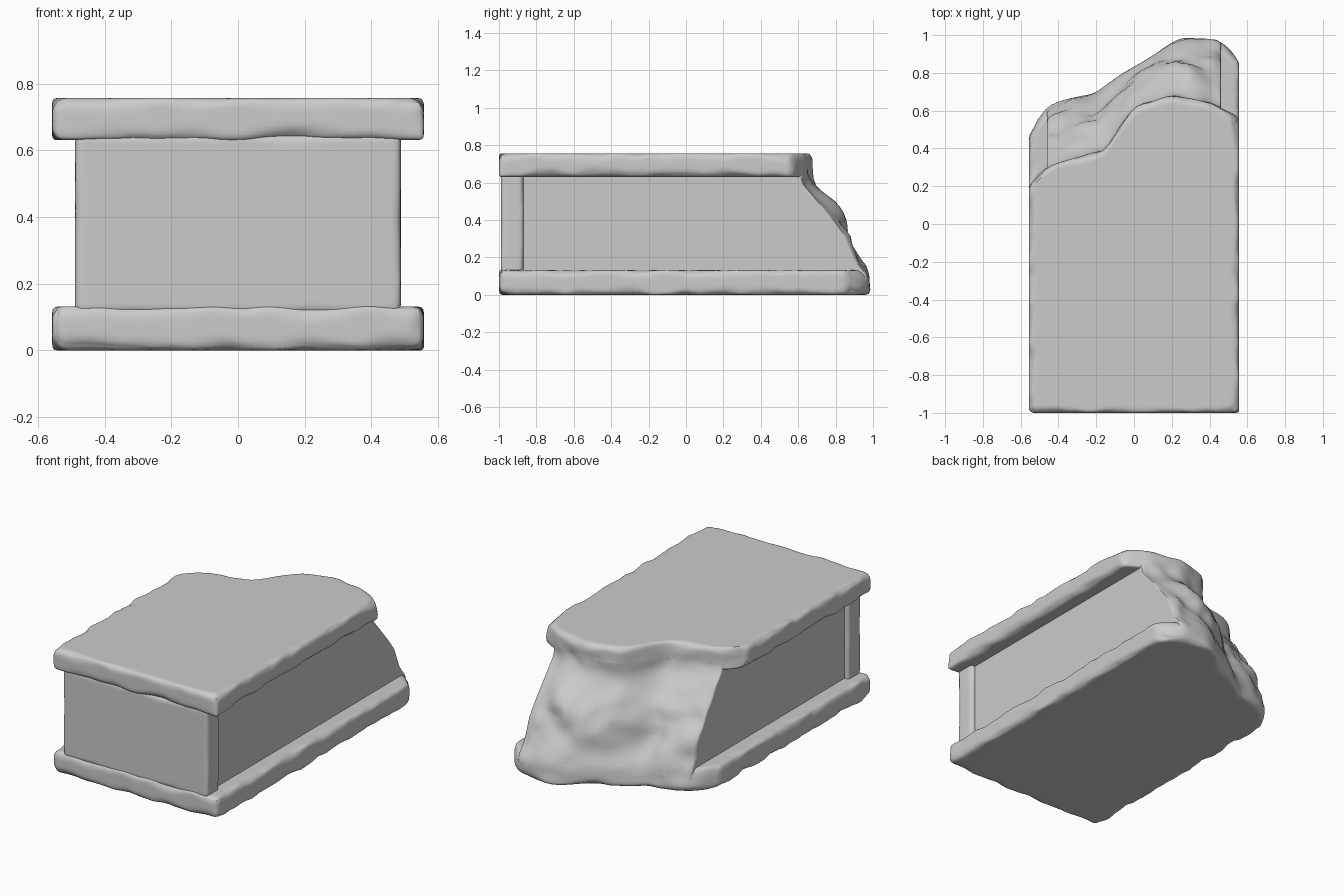
import bpy, bmesh
from mathutils import Vector, noise

if "Cube" in bpy.data.objects:
    bpy.data.objects.remove(bpy.data.objects["Cube"])

# Outlines of the broken end: (x, y) at the top and the bottom, and the slope between (z, s)
TOP = [(-.56, .20), (-.45, .31), (-.3, .35), (-.15, .38), (-.1, .47), (0, .62), (.2, .68), (.4, .64), (.56, .55)]
BOTTOM = [(-.56, .46), (-.48, .63), (-.35, .68), (-.2, .70), (-.1, .78), (.1, .89), (.17, .95), (.27, 1.0), (.46, .98), (.56, .88)]
SLOPE = [(0, 1), (.1, .95), (.2, .81), (.3, .69), (.4, .53), (.5, .28), (.62, .03), (.76, 0)]


def lerp_table(table, v):
    if v <= table[0][0]:
        return table[0][1]
    for (a, fa), (b, fb) in zip(table, table[1:]):
        if v <= b:
            return fa + (fb - fa) * (v - a) / (b - a)
    return table[-1][1]


def soft(table, v):
    return sum(lerp_table(table, v + d) for d in (-.03, 0, .03)) / 3


def broken_y(x, z):
    s = soft(SLOPE, z)
    rough = .05 * noise.noise((x * 5, z * 6, 3.1)) + .02 * noise.noise((x * 13, z * 13, 7.7))
    face = max(0, 1 - abs(z - .38) / .38)
    y = soft(TOP, x) * (1 - s) + soft(BOTTOM, x) * s
    return min(1, y + rough * (.25 + face))


def steps(lo, hi, size):
    # Even spacing with extra rows close to both edges
    edge = [0, .008, .018, .03, .045, .06]
    n = max(1, round((hi - lo - .12) / size))
    mid = [lo + .06 + (hi - lo - .12) * i / n for i in range(1, n)]
    high = [hi - e for e in reversed(edge)]
    return [lo + e for e in edge] + mid + [h for h in high if h > lo + .061]


def worn_block(name, lo, hi, radius, chip, broken=False):
    """Box with unevenly worn edges; its +y end can follow the broken face."""
    lo, hi = Vector(lo), Vector(hi)
    axes = [steps(lo[i], hi[i], s) for i, s in enumerate((.03, .035, .03))]
    n = [len(a) - 1 for a in axes]
    bm, verts = bmesh.new(), {}

    def vert(key):
        if key not in verts:
            p = Vector([axes[i][key[i]] for i in range(3)])
            w = noise.noise(p * 5.5 + Vector((2, 0, 5))) + .5 * noise.noise(p * 12)
            r = min(max(radius + chip * w, .006), .064)
            c = Vector([min(max(p[i], lo[i] + r), hi[i] - r) for i in range(3)])
            if (p - c).length > r:
                p = c + (p - c).normalized() * r
            if broken:
                t = (p.y - lo.y) / (hi.y - lo.y)
                p.y = lo.y + t * (broken_y(p.x, p.z) - lo.y)
            verts[key] = bm.verts.new(p)
        return verts[key]

    for a in range(3):
        b, c = (a + 1) % 3, (a + 2) % 3
        for side in (0, n[a]):
            for i in range(n[b]):
                for j in range(n[c]):
                    quad = []
                    for u, v in ((i, j), (i + 1, j), (i + 1, j + 1), (i, j + 1)):
                        key = [0, 0, 0]
                        key[a], key[b], key[c] = side, u, v
                        quad.append(vert(tuple(key)))
                    bm.faces.new(quad if side else quad[::-1])
    bmesh.ops.recalc_face_normals(bm, faces=bm.faces)
    mesh = bpy.data.meshes.new(name)
    bm.to_mesh(mesh)
    bm.free()
    ob = bpy.data.objects.new(name, mesh)
    bpy.context.collection.objects.link(ob)
    bpy.ops.object.select_all(action='DESELECT')
    ob.select_set(True)
    bpy.context.view_layer.objects.active = ob
    bpy.ops.object.shade_smooth_by_angle(angle=.7)
    return ob


# Bottom and top slabs with chipped edges
worn_block("bottom_slab", (-.557, -1, 0), (.557, 1, .132), .034, .035, True)
worn_block("top_slab", (-.557, -1, .63), (.557, .7, .757), .034, .035, True)
# Recessed core whose back end is the broken rock face
worn_block("broken_core", (-.46, -.93, .07), (.46, .9, .68), .006, 0, True)
# Front block standing between the slabs
worn_block("front_block", (-.488, -.99, .11), (.488, -.868, .65), .022, .012)
